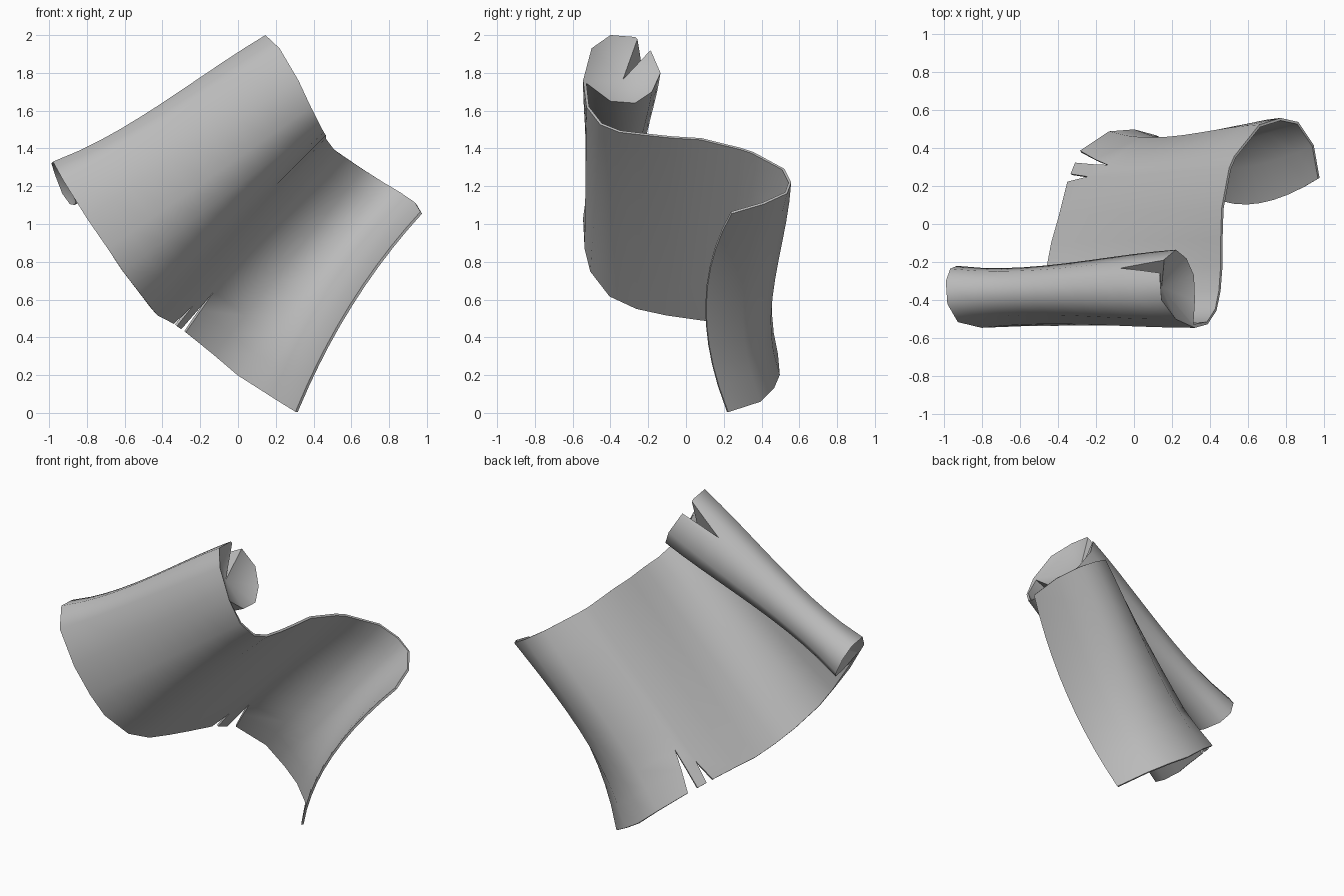
import bpy, bmesh, math
from mathutils import Vector

if "Cube" in bpy.data.objects:
    bpy.data.objects.remove(bpy.data.objects["Cube"])

# Upper-right rim of the sheet, from the hanging corner to the rolled end
UPPER = [(.97, .24, 1.06), (.94, .41, 1.11), (.86, .53, 1.165), (.77, .55, 1.22), (.66, .515, 1.29),
         (.56, .42, 1.355), (.495, .27, 1.405), (.465, .08, 1.45), (.46, -.08, 1.46), (.46, -.22, 1.475),
         (.45, -.35, 1.49), (.43, -.45, 1.53), (.385, -.52, 1.62), (.32, -.545, 1.76), (.22, -.50, 1.93),
         (.145, -.40, 2.0), (.135, -.27, 1.99), (.16, -.185, 1.915), (.22, -.135, 1.80), (.275, -.18, 1.70),
         (.315, -.27, 1.64), (.32, -.40, 1.65), (.312, -.527, 1.745)]
# Lower-left rim, matching point for point
LOWER = [(.31, .22, .005), (.22, .39, .06), (.11, .46, .13), (0, .49, .20), (-.13, .48, .31),
         (-.28, .38, .43), (-.345, .22, .475), (-.39, .04, .50), (-.43, -.10, .52), (-.46, -.26, .555),
         (-.51, -.40, .62), (-.61, -.50, .75), (-.69, -.53, .87), (-.80, -.545, 1.03), (-.925, -.515, 1.23),
         (-.98, -.42, 1.33), (-.988, -.30, 1.32), (-.965, -.235, 1.25), (-.93, -.22, 1.16), (-.89, -.27, 1.105),
         (-.865, -.38, 1.10), (-.86, -.46, 1.12), (-.88, -.515, 1.165)]
ROLL = 13                                   # first column of the rolled part
HALF = .007                                 # half the paper thickness
# Tears: left, tip and right column, rim row (0 upper, 1 lower), row of the tip
TEARS = [(5.0, 5.45, 5.38, 1, .79), (5.75, 5.86, 6.0, 1, .885), (16.15, 16.6, 16.95, 0, .2)]
ROWS = [0, .1, .2, .3, .4, .5, .6, .7, .79, .885, 1]


def rim(points, u):
    i = max(0, min(int(u), len(points) - 2))
    return Vector(points[i]).lerp(Vector(points[i + 1]), u - i)


def roll_centre(points):
    ring = points[ROLL + 1:]
    return sum((Vector(p) for p in ring), Vector()) / len(ring)


upper_mid, lower_mid = roll_centre(UPPER), roll_centre(LOWER)
axis_mid = (upper_mid + lower_mid) / 2


def surface(u, t):
    """Ruled sheet whose middle narrows at the roll and bows at the free flap."""
    a, b = rim(UPPER, u), rim(LOWER, u)
    even, late = 4 * t * (1 - t), 6.75 * t * t * (1 - t)
    if u < 6:
        w = max(0, min(u / 3, 1))
        corner = Vector((-.04, -.125, .04)) * even * (1 - w)
        bow = corner + Vector((0, -.065, 0)) * late * w * min(1, (6 - u) / 3)
    else:
        bow = (axis_mid - (a + b) / 2) * .2 * late * min(1, max(0, (u - ROLL + 1) / 2))
    return a.lerp(b, t) + bow


def offset_surface(u, t, side):
    du = surface(u + .3, t) - surface(u - .3, t)
    dt = surface(u, t + .02) - surface(u, t - .02)
    return surface(u, t) + du.cross(dt).normalized() * HALF * side


# Columns: plain ones carry None, tear sides carry their tear
cols = [(float(i), None) for i in range(len(UPPER))]
for tear in TEARS:
    l, _, r = tear[:3]
    cols = [c for c in cols if c[1] or not l - .01 <= c[0] <= r + .01]
    cols += [(l, tear), (r, tear)]
cols.sort(key=lambda c: c[0])


def opening(col, t):
    _, _, _, edge, depth = col[1]
    return (t - depth) / (edge - depth)


def column_at(col, t):
    u, tear = col
    return tear[1] + (u - tear[1]) * max(0, opening(col, t)) if tear else u


def is_tear(a, b):
    return a[1] is not None and a[1] is b[1]


bm = bmesh.new()
last = len(ROWS) - 1
first_roll = next(i for i, c in enumerate(cols) if c[0] == ROLL)

# Front skin runs over the flap, the sheet and around the roll
front = [[bm.verts.new(offset_surface(column_at(c, t), t, 1) if c[0] < ROLL else surface(column_at(c, t), t))
          for t in ROWS] for c in cols]
# Back skin ends where the roll touches the sheet
back = [[bm.verts.new(offset_surface(column_at(c, t), t, -1)) for t in ROWS] for c in cols[:first_roll]]
back.append(front[-1])


def strip(a, b):
    for j in range(last):
        bm.faces.new((a[j], a[j + 1], b[j + 1], b[j]))


for i in range(len(cols) - 1):
    if not is_tear(cols[i], cols[i + 1]):
        strip(front[i], front[i + 1])
        if i < first_roll:
            strip(back[i], back[i + 1])
            for j in (0, last):
                bm.faces.new((front[i][j], front[i + 1][j], back[i + 1][j], back[i][j]))
strip(front[0], back[0])

# Thin walls inside the tears of the lower rim
for i in range(first_roll):
    if cols[i][1]:
        for j in range(last):
            if opening(cols[i], ROWS[j]) > -.001:
                bm.faces.new((front[i][j], front[i][j + 1], back[i][j + 1], back[i][j]))

# Sunken roll ends, the upper one split by a wedge-shaped tear
inward = (upper_mid - lower_mid).normalized() * .1
upper_hub = bm.verts.new((.145, -.334, 1.765))
lower_hub = bm.verts.new(lower_mid + inward)
ring = list(range(first_roll, len(cols)))
for i, k in zip(ring, ring[1:] + ring[:1]):
    bm.faces.new((lower_hub, front[k][-1], front[i][-1]))
    if is_tear(cols[i], cols[k]):
        for side in (i, k):
            for j in range(2):
                bm.faces.new((upper_hub, front[side][j], front[side][j + 1]))
    else:
        bm.faces.new((upper_hub, front[i][0], front[k][0]))

bmesh.ops.remove_doubles(bm, verts=bm.verts, dist=.0005)
bmesh.ops.recalc_face_normals(bm, faces=bm.faces)
mesh = bpy.data.meshes.new("parchment_scroll")
bm.to_mesh(mesh)
bm.free()

grey = bpy.data.materials.new("plain_grey")
grey.diffuse_color = (.5, .5, .5, 1)
grey.use_nodes = True
grey.node_tree.nodes["Principled BSDF"].inputs["Base Color"].default_value = grey.diffuse_color
mesh.materials.append(grey)

scroll = bpy.data.objects.new("parchment_scroll", mesh)
bpy.context.collection.objects.link(scroll)
bpy.context.view_layer.objects.active = scroll
scroll.select_set(True)
bpy.ops.object.shade_smooth_by_angle(angle=math.radians(62))
